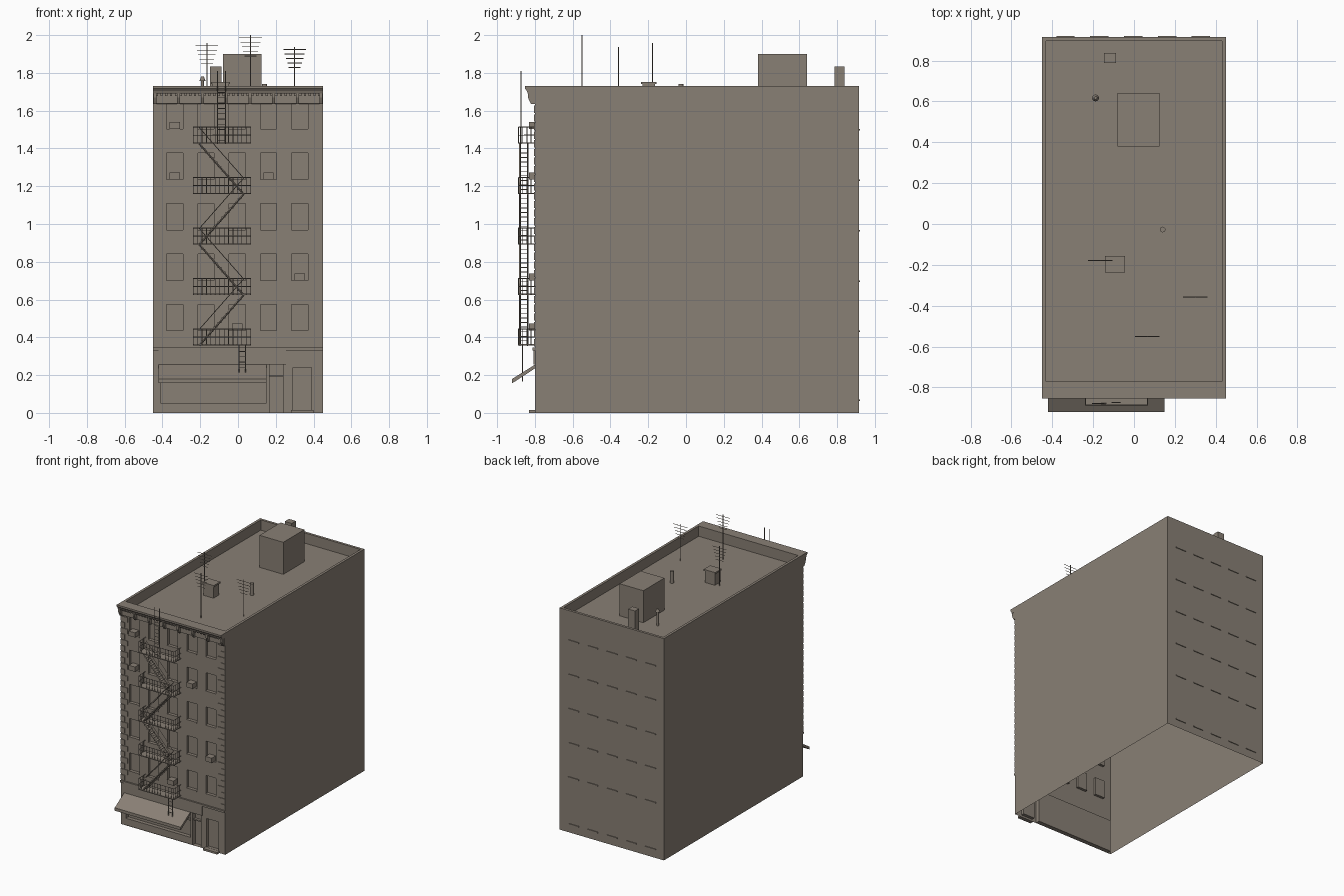
import bpy, bmesh
from mathutils import Vector

if "Cube" in bpy.data.objects:
    bpy.data.objects.remove(bpy.data.objects["Cube"])

stone = bpy.data.materials.new("warm_grey_stone")
stone.diffuse_color = (0.25, 0.215, 0.178, 1)
stone.use_nodes = True
stone.node_tree.nodes["Principled BSDF"].inputs["Base Color"].default_value = stone.diffuse_color

FRONT, BACK, W, TOP, ROOF = -0.80, 0.915, 0.45, 1.73, 1.65
COLS = [-0.335, -0.17, -0.004, 0.162, 0.327]
ROWS = [0.435 + 0.267 * i for i in range(5)]
WW, WH = 0.086, 0.14


def finish(name, bm):
    me = bpy.data.meshes.new(name)
    bm.to_mesh(me)
    bm.free()
    me.materials.append(stone)
    ob = bpy.data.objects.new(name, me)
    bpy.context.collection.objects.link(ob)


def quad(bm, *pts):
    bm.faces.new([bm.verts.new(p) for p in pts])


def box(bm, x0, x1, y0, y1, z0, z1):
    vs = bmesh.ops.create_cube(bm, size=1)["verts"]
    for v in vs:
        v.co = ((x0 + x1) / 2 + v.co.x * (x1 - x0),
                (y0 + y1) / 2 + v.co.y * (y1 - y0),
                (z0 + z1) / 2 + v.co.z * (z1 - z0))


def rod(bm, a, b, r=0.0025, sides=4, r2=None):
    a, b = Vector(a), Vector(b)
    d = b - a
    vs = bmesh.ops.create_cone(bm, cap_ends=True, segments=sides, radius1=r,
                               radius2=r if r2 is None else r2, depth=d.length)["verts"]
    q = Vector((0, 0, 1)).rotation_difference(d)
    for v in vs:
        v.co = q @ v.co + (a + b) / 2


def extrude_x(bm, profile, x0, x1):
    """Prism along x from a (y, z) profile."""
    a = [bm.verts.new((x0, y, z)) for y, z in profile]
    b = [bm.verts.new((x1, y, z)) for y, z in profile]
    n = len(profile)
    fs = [bm.faces.new(a), bm.faces.new(b[::-1])]
    fs += [bm.faces.new((a[i], b[i], b[(i + 1) % n], a[(i + 1) % n])) for i in range(n)]
    bmesh.ops.recalc_face_normals(bm, faces=fs)


def boxes(name, *dims):
    bm = bmesh.new()
    for d in dims:
        box(bm, *d)
    finish(name, bm)


# Front wall sheet with recessed windows, shopfront and door
openings = [(c - WW / 2, c + WW / 2, z, z + WH, 0.02) for c in COLS for z in ROWS]
openings += [(-0.42, 0.255, 0, 0.255, 0.035), (0.29, 0.39, 0.016, 0.24, 0.025)]
xs = sorted({-W, W} | {v for o in openings for v in o[:2]})
zs = sorted({0, TOP} | {v for o in openings for v in o[2:4]})
bm = bmesh.new()
for x0, x1 in zip(xs, xs[1:]):
    for z0, z1 in zip(zs, zs[1:]):
        cx, cz = (x0 + x1) / 2, (z0 + z1) / 2
        if not any(o[0] < cx < o[1] and o[2] < cz < o[3] for o in openings):
            quad(bm, (x0, FRONT, z0), (x1, FRONT, z0), (x1, FRONT, z1), (x0, FRONT, z1))
for x0, x1, z0, z1, depth in openings:
    f, b = FRONT, FRONT + depth
    quad(bm, (x0, b, z0), (x1, b, z0), (x1, b, z1), (x0, b, z1))
    quad(bm, (x0, f, z0), (x1, f, z0), (x1, b, z0), (x0, b, z0))
    quad(bm, (x0, b, z1), (x1, b, z1), (x1, f, z1), (x0, f, z1))
    quad(bm, (x0, f, z0), (x0, b, z0), (x0, b, z1), (x0, f, z1))
    quad(bm, (x1, f, z1), (x1, b, z1), (x1, b, z0), (x1, f, z0))
bmesh.ops.remove_doubles(bm, verts=bm.verts, dist=1e-5)
finish("front_wall", bm)

# Side and back walls, parapet and sunken roof (open underneath)
bm = bmesh.new()
outer = [(W, FRONT), (W, BACK), (-W, BACK), (-W, FRONT)]
inner = [(0.43, -0.77), (0.43, 0.895), (-0.43, 0.895), (-0.43, -0.77)]
for i in range(4):
    j = (i + 1) % 4
    (ax, ay), (bx, by), (cx, cy), (dx, dy) = outer[i], outer[j], inner[j], inner[i]
    if i < 3:
        quad(bm, (ax, ay, 0), (bx, by, 0), (bx, by, TOP), (ax, ay, TOP))
    quad(bm, (ax, ay, TOP), (bx, by, TOP), (cx, cy, TOP), (dx, dy, TOP))
    quad(bm, (dx, dy, TOP), (cx, cy, TOP), (cx, cy, ROOF), (dx, dy, ROOF))
quad(bm, *[(x, y, ROOF) for x, y in inner])
bmesh.ops.remove_doubles(bm, verts=bm.verts, dist=1e-5)
finish("walls_and_roof", bm)

# Window sills front and back
boxes("front_sills", *[(c - 0.045, c + 0.045, FRONT - 0.005, FRONT, z - 0.008, z)
                       for c in COLS for z in ROWS])
boxes("back_sills", *[(c - 0.045, c + 0.045, BACK, BACK + 0.006, z - 0.008, z)
                      for c in COLS for z in ROWS + [0.07]])

# Corner quoins, alternating long and short
quoins = []
for i in range(28):
    w = 0.06 if i % 2 else 0.035
    z = 0.352 + i * 0.0458
    quoins += [(-W, -W + w, FRONT - 0.005, FRONT, z, z + 0.038),
               (W - w, W, FRONT - 0.005, FRONT, z, z + 0.038)]
boxes("quoins", *quoins)

# Cornice with brackets and dentils
bm = bmesh.new()
extrude_x(bm, [(-0.80, 1.73), (-0.853, 1.73), (-0.853, 1.717), (-0.843, 1.705),
               (-0.838, 1.692), (-0.81, 1.69), (-0.81, 1.638), (-0.80, 1.634)], -W, W)
finish("cornice", bm)
bm = bmesh.new()
for i in range(8):
    x = -0.44 + i * 0.88 / 7
    extrude_x(bm, [(-0.81, 1.692), (-0.837, 1.692), (-0.837, 1.67), (-0.828, 1.65),
                   (-0.82, 1.634), (-0.80, 1.634)], x - 0.008, x + 0.008)
finish("cornice_brackets", bm)
boxes("cornice_dentils", *[(-0.43 + i * 0.0253 - 0.006, -0.43 + i * 0.0253 + 0.006,
                            -0.823, -0.81, 1.678, 1.692) for i in range(35)])

# Shopfront: cap moulding, sign board, frame, step
boxes("shop_cap", (-W, W, -0.812, FRONT, 0.33, 0.345))
boxes("sign_board", (-0.42, 0.255, -0.807, FRONT, 0.255, 0.33))
boxes("shop_frame", (-0.42, 0.15, -0.795, -0.765, 0, 0.053),
      (-0.42, 0.15, -0.782, -0.765, 0.175, 0.187), (0.15, 0.167, -0.797, -0.765, 0, 0.255),
      (0.238, 0.255, -0.797, -0.765, 0, 0.255), (0.167, 0.238, -0.785, -0.765, 0.19, 0.2),
      (-0.42, -0.41, -0.797, -0.765, 0, 0.255))
boxes("door_step", (0.28, 0.40, -0.83, FRONT, 0, 0.015))

# Sloping awning
bm = bmesh.new()
extrude_x(bm, [(-0.80, 0.255), (-0.92, 0.18), (-0.92, 0.157), (-0.80, 0.235)], -0.42, 0.15)
finish("awning", bm)

# Window air conditioners (column, row)
boxes("air_conditioners", *[(COLS[c] - 0.027, COLS[c] + 0.027, -0.83, -0.78, ROWS[r], ROWS[r] + 0.037)
                            for c, r in [(0, 4), (0, 3), (3, 3), (4, 1), (2, 0)]])

# Fire escape: platforms with railings
DECKS = [0.357 + 0.267 * i for i in range(5)]
FX0, FX1, FY = -0.237, 0.067, -0.887
boxes("fire_escape_decks", *[(FX0, FX1, FY, FRONT, z, z + 0.007) for z in DECKS])
bm = bmesh.new()
for z in DECKS:
    for h in (0.045, 0.088):
        rod(bm, (FX0, FY, z + h), (FX1, FY, z + h))
        for x in (FX0, FX1):
            rod(bm, (x, FY, z + h), (x, FRONT, z + h))
    for i in range(14):
        x = FX0 + (FX1 - FX0) * i / 13
        rod(bm, (x, FY, z), (x, FY, z + 0.088), 0.0018)
    for x in (FX0, FX1):
        for k in (1, 2, 3):
            rod(bm, (x, FY + 0.022 * k, z), (x, FY + 0.022 * k, z + 0.088), 0.0018)
finish("fire_escape_railings", bm)

# Zigzag stairs with handrails
bm = bmesh.new()
for i in range(4):
    xa, xb = (-0.205, 0.03) if i % 2 == 0 else (0.03, -0.205)
    za, zb = DECKS[i], DECKS[i + 1]
    for y in (-0.878, -0.838):
        rod(bm, (xa, y, za), (xb, y, zb), 0.005)
        rod(bm, (xa, y, za + 0.085), (xb, y, zb + 0.085), 0.002)
    for k in range(1, 11):
        t = k / 11
        x, z = xa + (xb - xa) * t, za + (zb - za) * t
        box(bm, x - 0.011, x + 0.011, -0.878, -0.838, z - 0.002, z + 0.002)
finish("fire_escape_stairs", bm)


# Drop ladder and roof ladder
def ladder(name, x0, x1, y, z0, z1, rung_top):
    bm = bmesh.new()
    for x in (x0, x1):
        rod(bm, (x, y, z0), (x, y, z1), 0.003)
    z = z0 + 0.02
    while z < rung_top:
        rod(bm, (x0, y, z), (x1, y, z), 0.002)
        z += 0.028
    finish(name, bm)


ladder("drop_ladder", 0.005, 0.04, -0.865, 0.165, 0.36, 0.35)
ladder("roof_ladder", -0.108, -0.067, -0.873, 1.424, 1.81, 1.70)

# Rooftop structures
boxes("stair_bulkhead", (-0.08, 0.125, 0.38, 0.64, ROOF, 1.90))
boxes("chimney", (-0.147, -0.088, 0.787, 0.838, ROOF, 1.835))
boxes("roof_hatch", (-0.135, -0.05, -0.23, -0.163, ROOF, 1.74),
      (-0.142, -0.043, -0.237, -0.157, 1.74, 1.753))
bm = bmesh.new()
rod(bm, (-0.188, 0.617, ROOF), (-0.188, 0.617, 1.76), 0.008, 12)
rod(bm, (-0.188, 0.617, 1.757), (-0.188, 0.617, 1.78), 0.017, 12, 0.007)
finish("vent_pipe", bm)
bm = bmesh.new()
rod(bm, (0.14, -0.027, ROOF), (0.14, -0.027, 1.742), 0.014, 12)
finish("short_pipe", bm)

# Television antennas
bm = bmesh.new()
for x, y, top in [(-0.165, -0.178, 1.958), (0.066, -0.55, 2.0), (0.30, -0.358, 1.938)]:
    rod(bm, (x, y, ROOF), (x, y, top), 0.003, 6)
    for k in range(5):
        w = 0.06 - 0.007 * k
        z = top - 0.014 - 0.024 * k
        rod(bm, (x - w, y, z), (x + w, y, z), 0.002)
finish("antennas", bm)
